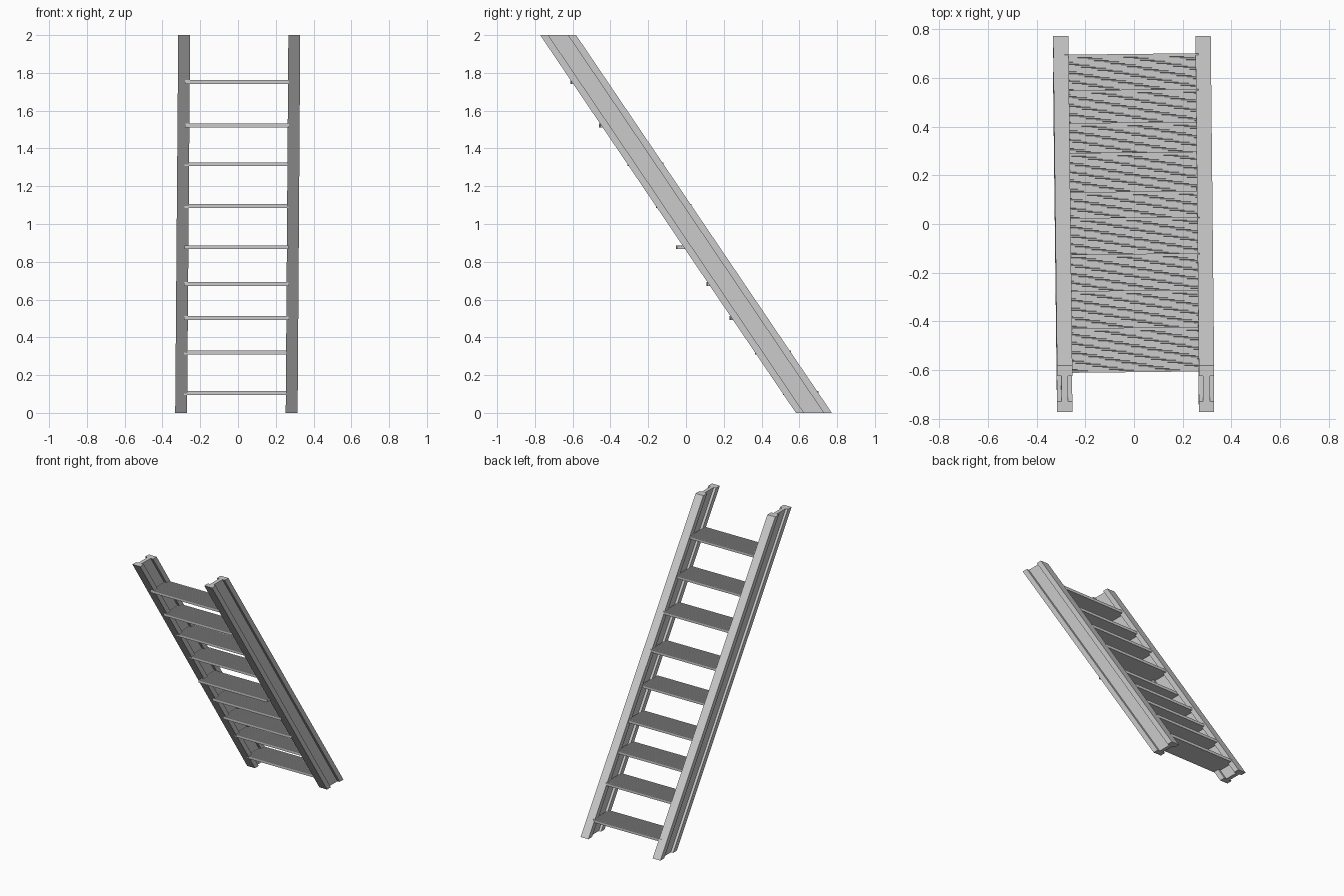
import bpy, math

if "Cube" in bpy.data.objects:
    bpy.data.objects.remove(bpy.data.objects["Cube"])

def make_mesh(name, rings):
    """Skin matching cross-section rings and cap both ends."""
    n = len(rings[0])
    verts = [v for r in rings for v in r]
    faces = [(k*n+i, k*n+(i+1) % n, (k+1)*n+(i+1) % n, (k+1)*n+i)
             for k in range(len(rings)-1) for i in range(n)]
    faces += [tuple(range(n))[::-1], tuple(range((len(rings)-1)*n, len(rings)*n))]
    me = bpy.data.meshes.new(name)
    me.from_pydata(verts, [], faces)
    ob = bpy.data.objects.new(name, me)
    bpy.context.collection.objects.link(ob)
    bpy.context.view_layer.objects.active = ob
    bpy.ops.object.mode_set(mode='EDIT')
    bpy.ops.mesh.select_all(action='SELECT')
    bpy.ops.mesh.normals_make_consistent(inside=False)
    bpy.ops.object.mode_set(mode='OBJECT')
    return ob

# Sloping side rails: I-shaped section, grooved on both sides
W, H, WEB, GROOVE = 0.0315, 0.095, 0.0135, 0.052
SECTION = [(-W, -H), (W, -H), (W, -GROOVE), (WEB, -GROOVE), (WEB, GROOVE), (W, GROOVE),
           (W, H), (-W, H), (-W, GROOVE), (-WEB, GROOVE), (-WEB, -GROOVE), (-W, -GROOVE)]
Y0 = 0.677

def slope_y(z):
    return Y0 * (1 - z)

for name, x0, x1 in (("left_rail", -0.301, -0.285), ("right_rail", 0.284, 0.298)):
    make_mesh(name, [[(x0 + (x1-x0)*z/2 + x, slope_y(z) + y, z) for x, y in SECTION]
                     for z in (0, 1, 2)])

# Treads: flat board with narrow anti-slip grooves along the top
def tread(i, z, front, back):
    count, h, d = 14, 0.01, 0.004
    step = (back - front) / count
    prof = [(back, -h), (front, -h)]
    for k in range(count):
        y = front + k*step
        prof += [(y, h), (y + step*0.6, h)]
        if k < count - 1:
            prof += [(y + step*0.65, h-d), (y + step*0.95, h-d)]
    prof += [(back, h)]
    lean = 0.003
    xs = 0.007 * (z/2)
    make_mesh(f"tread_{i}", [[(x + xs, y + (lean if x > 0 else -lean), z + zz) for y, zz in prof]
                             for x in (-0.287, 0.265)])

HEIGHTS = (0.105, 0.32, 0.502, 0.682, 0.877, 1.095, 1.316, 1.522, 1.752)
OVERHANG = (-0.005, -0.004, 0.008, 0.009, 0.038, -0.003, -0.003, 0.008, 0.005)
for i, (z, o) in enumerate(zip(HEIGHTS, OVERHANG), 1):
    front = slope_y(z) - H - o
    tread(i, z, front, front + 0.183)
